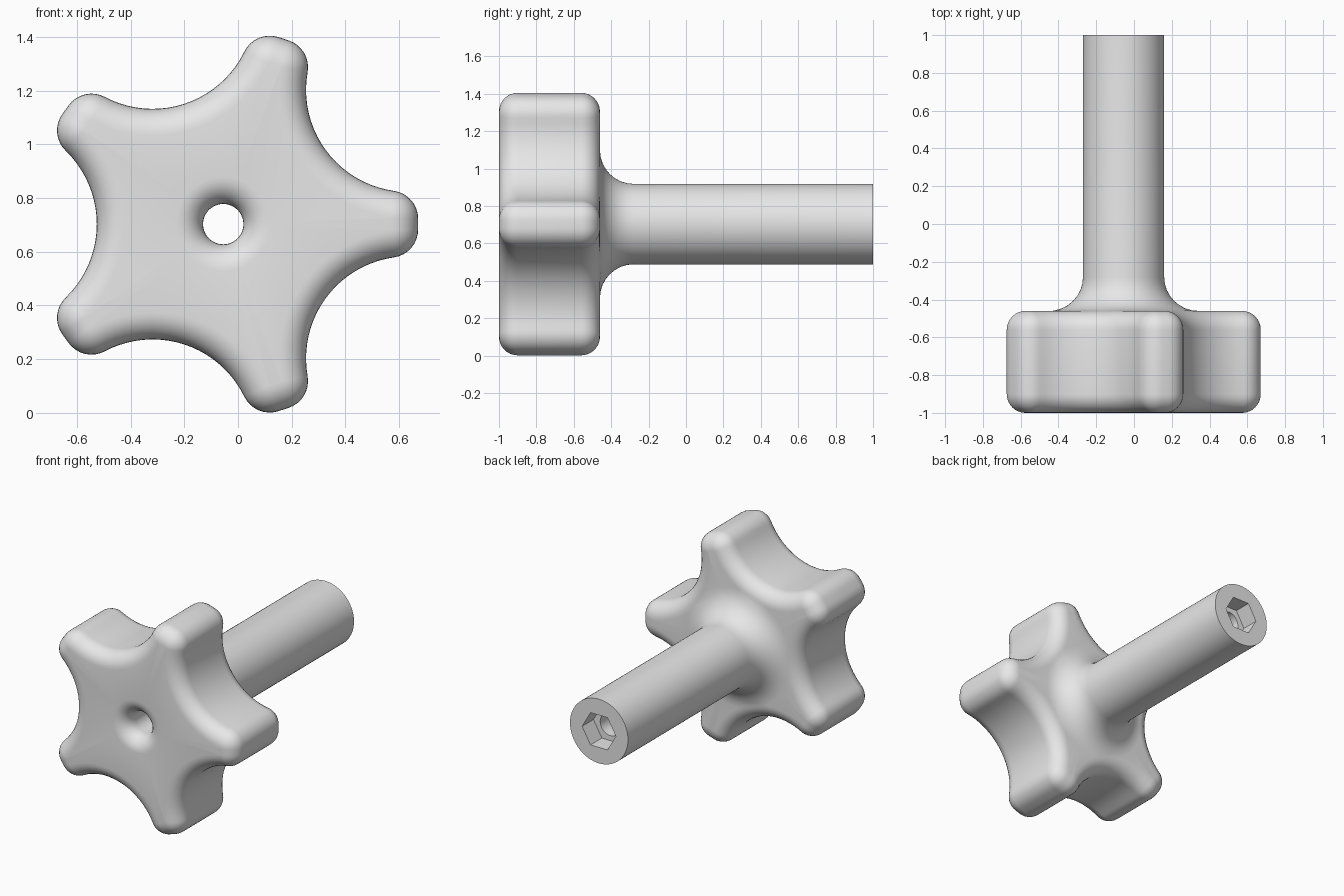
import bpy, bmesh
from math import sin, cos, pi, radians, atan2, hypot, sqrt

cube = bpy.data.objects.get("Cube")
if cube:
    bpy.data.objects.remove(cube)

CX, CZ = -0.055, 0.703            # axis of the knob
FRONT, BACK, END = -1.0, -0.46, 1.0
TIP, WAIST = 0.726, 0.471         # outer radius, radius at the hollows
SCALLOP, CORNER, EDGE = 0.38, 0.105, 0.1
SHAFT, FILLET, HOLE = 0.215, 0.18, 0.075

grey = bpy.data.materials.new("plain_grey")
grey.use_nodes = True
grey.diffuse_color = (0.8, 0.8, 0.8, 1)
grey.node_tree.nodes["Principled BSDF"].inputs["Base Color"].default_value = (0.8, 0.8, 0.8, 1)


def star(inset):
    """Five-lobed outline, moved inward by inset, as (x, z) points."""
    sx, sz = [(WAIST + SCALLOP) * f(radians(36)) for f in (cos, sin)]
    kx = TIP - CORNER
    kz = sz - sqrt((SCALLOP + CORNER) ** 2 - (sx - kx) ** 2)
    touch = atan2(sz - kz, sx - kx)
    half = []
    for i in range(9):            # rounded lobe corner
        a = touch * i / 8
        half.append((kx + (CORNER - inset) * cos(a), kz + (CORNER - inset) * sin(a)))
    start, stop = touch + pi, radians(36) + pi
    for i in range(1, 11):        # half of the hollow
        a = start + (stop - start) * i / 10
        half.append((sx + (SCALLOP + inset) * cos(a), sz + (SCALLOP + inset) * sin(a)))
    lobe = [(x, -z) for x, z in reversed(half[:-1])] + half
    points = []
    for k in range(5):
        c, s = cos(k * 2 * pi / 5), sin(k * 2 * pi / 5)
        points += [(x * c - z * s, x * s + z * c) for x, z in lobe]
    return points


inner = star(EDGE)
angles = [atan2(z, x) for x, z in inner]


def circle(r):
    """Round section, kept inside the flat face of the knob."""
    return [(min(r, hypot(*p)) * cos(a), min(r, hypot(*p)) * sin(a))
            for a, p in zip(angles, inner)]


# Sections from the hole mouth, over the knob, along the shaft and back inside
quarter = [i * pi / 16 for i in range(9)]
sections = []
for a in quarter:                 # flared mouth of the hole
    sections.append((FRONT + EDGE * (1 - sin(a)), circle(HOLE + EDGE * (1 - cos(a)))))
for a in quarter:                 # front rounded edge
    sections.append((FRONT + EDGE * (1 - cos(a)), star(EDGE * (1 - sin(a)))))
for a in reversed(quarter):       # back rounded edge
    sections.append((BACK - EDGE * (1 - cos(a)), star(EDGE * (1 - sin(a)))))
for a in quarter:                 # fillet into the shaft
    sections.append((BACK + FILLET * (1 - cos(a)), circle(SHAFT + FILLET * (1 - sin(a)))))
sections.append((END, circle(SHAFT)))
sections.append((END, circle(HOLE)))

bm = bmesh.new()
rings = [[bm.verts.new((CX + x, y, CZ + z)) for x, z in pts] for y, pts in sections]
n = len(angles)
for j, ring in enumerate(rings):
    following = rings[(j + 1) % len(rings)]
    for i in range(n):
        k = (i + 1) % n
        bm.faces.new((ring[i], ring[k], following[k], following[i]))
bmesh.ops.remove_doubles(bm, verts=bm.verts, dist=0.00005)
bmesh.ops.recalc_face_normals(bm, faces=bm.faces)
mesh = bpy.data.meshes.new("star_knob")
bm.to_mesh(mesh)
bm.free()
mesh.materials.append(grey)
knob = bpy.data.objects.new("star_knob", mesh)
bpy.context.collection.objects.link(knob)

# Hexagonal pocket in the shaft end
bpy.ops.mesh.primitive_cylinder_add(vertices=6, radius=0.125, depth=0.24,
                                    location=(CX, END, CZ), rotation=(pi / 2, pi / 6, 0))
cutter = bpy.context.object
cutter.name = "hex_pocket_cutter"
cutter.rotation_euler = (pi / 2, 0, 0)
cutter.data.materials.append(grey)
for v in cutter.data.vertices:    # put corners on the x axis
    x, y = v.co.x, v.co.y
    v.co.x, v.co.y = y, -x
cutter.hide_render = True

pocket = knob.modifiers.new("hex_pocket", "BOOLEAN")
pocket.operation = "DIFFERENCE"
pocket.solver = "EXACT"
pocket.object = cutter

bpy.ops.object.select_all(action="DESELECT")
knob.select_set(True)
bpy.context.view_layer.objects.active = knob
bpy.ops.object.modifier_apply(modifier=pocket.name)
bpy.data.objects.remove(cutter)
bpy.ops.object.shade_smooth_by_angle(angle=radians(35))
